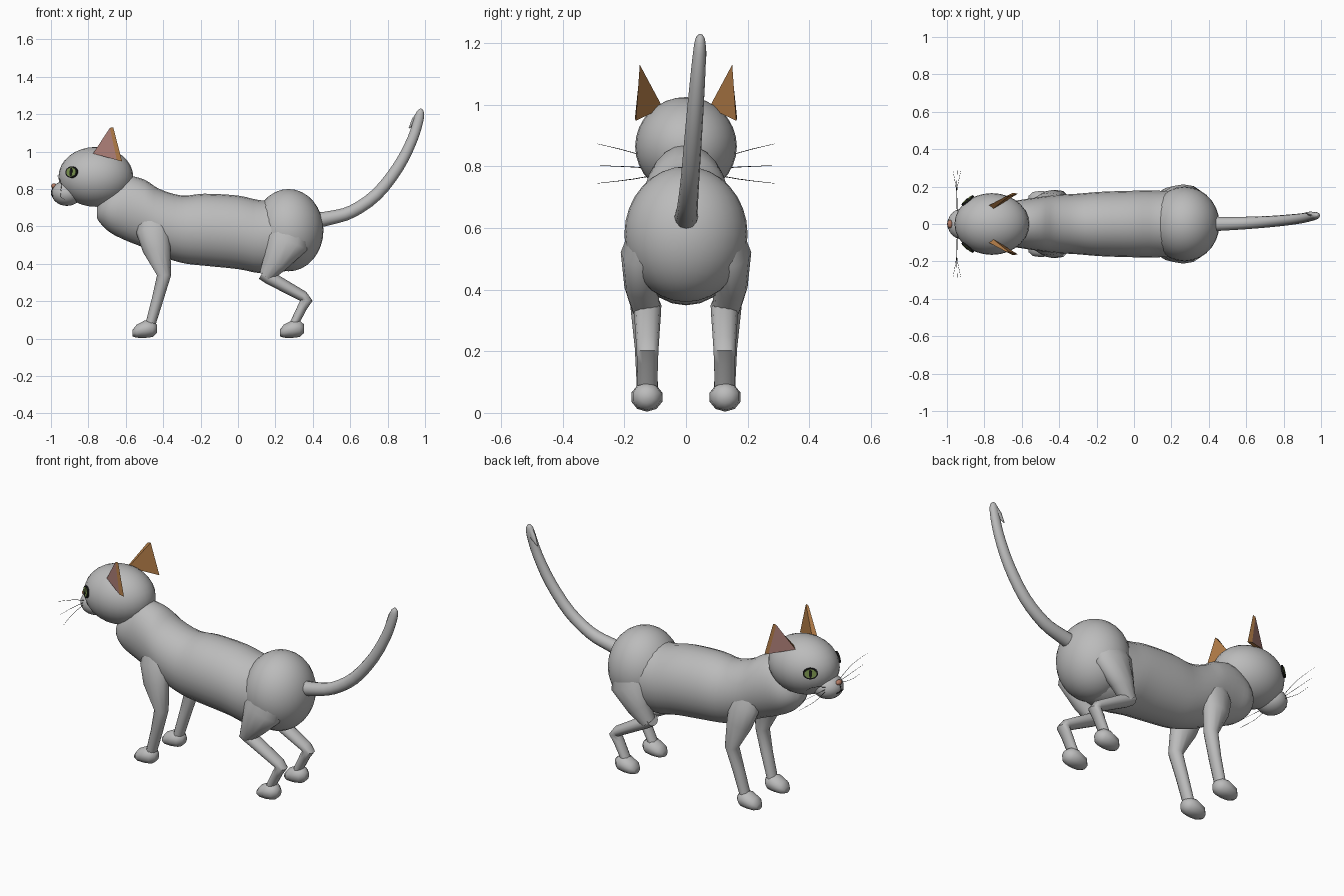
import bpy, bmesh, math
from mathutils import Vector, Matrix

if "Cube" in bpy.data.objects:
    bpy.data.objects.remove(bpy.data.objects["Cube"])


def material(name, rgb):
    m = bpy.data.materials.new(name)
    m.diffuse_color = (*rgb, 1)
    m.use_nodes = True
    m.node_tree.nodes["Principled BSDF"].inputs["Base Color"].default_value = m.diffuse_color
    return m


GREY = material("grey fur", (0.5, 0.5, 0.5))
TAN = material("tan ear", (0.42, 0.19, 0.06))
PINK = material("pink ear lining", (0.45, 0.23, 0.2))
BLACK = material("black", (0.01, 0.01, 0.01))
GREEN = material("green iris", (0.2, 0.3, 0.08))
NOSE = material("nose brown pink", (0.45, 0.2, 0.13))


def finish(name, bm, mats, smooth=True):
    bmesh.ops.recalc_face_normals(bm, faces=bm.faces)
    me = bpy.data.meshes.new(name)
    bm.to_mesh(me)
    bm.free()
    ob = bpy.data.objects.new(name, me)
    bpy.context.collection.objects.link(ob)
    for m in mats:
        me.materials.append(m)
    if smooth:
        bpy.ops.object.select_all(action='DESELECT')
        ob.select_set(True)
        bpy.context.view_layer.objects.active = ob
        bpy.ops.object.shade_smooth_by_angle(angle=math.radians(50))
    return ob


def refine(rows, steps):
    """Catmull-Rom interpolation of section rows."""
    out = []
    for i in range(len(rows) - 1):
        quad = [rows[max(i - 1, 0)], rows[i], rows[i + 1], rows[min(i + 2, len(rows) - 1)]]
        for k in range(steps):
            t = k / steps
            out.append([0.5 * (2 * b + (c - a) * t + (2 * a - 5 * b + 4 * c - d) * t * t
                               + (3 * b - a - 3 * c + d) * t ** 3) for a, b, c, d in zip(*quad)])
    return out + [rows[-1]]


def loft(name, rows, mat, segs=16, steps=1, axis=None):
    """Tube through rows of (x, y, z, radius in the xz plane, radius sideways)."""
    rows = refine(rows, steps)
    bm = bmesh.new()
    rings = []
    for i, (x, y, z, ra, rb) in enumerate(rows):
        prev, nxt = rows[max(i - 1, 0)], rows[min(i + 1, len(rows) - 1)]
        t = Vector(axis) if axis else (Vector(nxt[:3]) - Vector(prev[:3])).normalized()
        ref = Vector((1, 0, 0)) if abs(t.y) > 0.8 else Vector((0, 1, 0))
        up = t.cross(ref).normalized()
        side = up.cross(t)
        ring = []
        for k in range(segs):
            a = 2 * math.pi * k / segs
            ring.append(bm.verts.new(Vector((x, y, z)) + up * ra * math.cos(a) + side * rb * math.sin(a)))
        rings.append(ring)
    for r0, r1 in zip(rings, rings[1:]):
        for k in range(segs):
            j = (k + 1) % segs
            bm.faces.new((r0[k], r0[j], r1[j], r1[k]))
    bm.faces.new(rings[0])
    bm.faces.new(rings[-1])
    return finish(name, bm, [mat])


def ball(name, centre, radii, mat, u=24, v=14):
    bm = bmesh.new()
    bmesh.ops.create_uvsphere(bm, u_segments=u, v_segments=v, radius=1,
                              matrix=Matrix.Translation(centre) @ Matrix.Diagonal((*radii, 1)))
    return finish(name, bm, [mat])


def disc(name, centre, normal, w, h, depth, mat):
    """Thin elliptical plate facing along the normal, kept upright."""
    n = Vector(normal).normalized()
    right = Vector((0, 0, 1)).cross(n).normalized()
    up = n.cross(right)
    m = Matrix((right, up, n)).transposed().to_4x4()
    m.translation = Vector(centre)
    bm = bmesh.new()
    bmesh.ops.create_cone(bm, cap_ends=True, segments=20, radius1=1, radius2=1, depth=1,
                          matrix=m @ Matrix.Diagonal((w, h, depth, 1)))
    return finish(name, bm, [mat])


# Torso with chest and neck: x, top, bottom, half width
profile = [(-0.755, 0.70, 0.645, 0.03), (-0.73, 0.76, 0.61, 0.08), (-0.68, 0.82, 0.565, 0.115),
           (-0.6, 0.87, 0.525, 0.13), (-0.5, 0.85, 0.485, 0.145), (-0.42, 0.80, 0.445, 0.155),
           (-0.3, 0.765, 0.405, 0.162), (-0.18, 0.775, 0.39, 0.172), (0, 0.765, 0.372, 0.178),
           (0.12, 0.74, 0.35, 0.178), (0.25, 0.74, 0.36, 0.17), (0.36, 0.7, 0.42, 0.12)]
loft("torso", [(x, 0, (t + b) / 2, (t - b) / 2, w) for x, t, b, w in profile],
     GREY, segs=24, steps=3, axis=(1, 0, 0))
ball("rump", (0.27, 0, 0.58), (0.187, 0.2, 0.22), GREY, 28, 16)

# Head and muzzle
HEAD, HEAD_R = Vector((-0.76, 0, 0.865)), Vector((0.2, 0.165, 0.16))
MUZ, MUZ_R = Vector((-0.915, 0, 0.778)), Vector((0.082, 0.083, 0.068))
ball("head", HEAD, HEAD_R, GREY, 28, 16)
ball("muzzle", MUZ, MUZ_R, GREY)
ball("nose", (-0.984, 0, 0.816), (0.015, 0.022, 0.014), NOSE, 12, 8)


def on_muzzle(y, z):
    d = 1 - (y / MUZ_R.y) ** 2 - ((z - MUZ.z) / MUZ_R.z) ** 2
    return (MUZ.x - MUZ_R.x * math.sqrt(d), y, z, 0.003, 0.003)


loft("mouth_line", [on_muzzle(0, z) for z in (0.805, 0.79, 0.772)], BLACK, segs=6)

# Tail with a small hooked tip
loft("tail", [(0.40, 0.0, 0.63, 0.042, 0.04), (0.50, 0.002, 0.647, 0.037, 0.036),
              (0.61, 0.006, 0.68, 0.034, 0.033), (0.74, 0.014, 0.77, 0.033, 0.03),
              (0.855, 0.025, 0.915, 0.031, 0.028), (0.93, 0.036, 1.06, 0.028, 0.025),
              (0.966, 0.044, 1.17, 0.026, 0.021), (0.975, 0.046, 1.215, 0.018, 0.015),
              (0.973, 0.046, 1.229, 0.004, 0.004)], GREY, segs=12, steps=3)
loft("tail_hook", [(0.97, 0.047, 1.205, 0.016, 0.014), (0.945, 0.055, 1.165, 0.018, 0.012),
                   (0.914, 0.06, 1.125, 0.002, 0.002)], GREY, segs=8)

for s, label in ((-1, "near"), (1, "far")):
    # Front leg and paw
    loft(f"front_leg_{label}",
         [(-0.47, s * 0.09, 0.66, 0.07, 0.04), (-0.455, s * 0.11, 0.58, 0.09, 0.058),
          (-0.435, s * 0.13, 0.48, 0.075, 0.052), (-0.395, s * 0.14, 0.34, 0.038, 0.04),
          (-0.43, s * 0.13, 0.21, 0.031, 0.036), (-0.47, s * 0.125, 0.07, 0.027, 0.034)], GREY, segs=12)
    # Hind leg: thigh, shank to hock, and lower leg
    loft(f"thigh_{label}",
         [(0.28, s * 0.1, 0.64, 0.1, 0.06), (0.26, s * 0.145, 0.51, 0.115, 0.068),
          (0.2, s * 0.145, 0.41, 0.07, 0.055), (0.15, s * 0.13, 0.335, 0.04, 0.045)], GREY, segs=12)
    loft(f"hind_leg_{label}",
         [(0.13, s * 0.125, 0.35, 0.035, 0.045), (0.17, s * 0.125, 0.325, 0.036, 0.044),
          (0.35, s * 0.125, 0.225, 0.029, 0.037), (0.367, s * 0.125, 0.205, 0.032, 0.036),
          (0.345, s * 0.125, 0.17, 0.026, 0.034), (0.295, s * 0.125, 0.07, 0.023, 0.032)], GREY, segs=12)
    # Paws, flattened underneath
    for part, x in (("front_paw", -0.497), ("hind_paw", 0.29)):
        loft(f"{part}_{label}",
             [(x - 0.066, s * 0.127, 0.03, 0.018, 0.025), (x - 0.045, s * 0.127, 0.04, 0.035, 0.046),
              (x, s * 0.127, 0.051, 0.047, 0.053), (x + 0.04, s * 0.127, 0.053, 0.044, 0.047),
              (x + 0.064, s * 0.127, 0.053, 0.022, 0.022)], GREY, segs=10, axis=(1, 0, 0))

    # Ear wedge: lining on the outer face, tan back and rim
    front = [(-0.775, 0.1, 0.99), (-0.685, 0.148, 1.127), (-0.648, 0.166, 0.955)]
    back = [(-0.76, 0.075, 0.99), (-0.667, 0.15, 1.13), (-0.62, 0.163, 0.948)]
    bm = bmesh.new()
    f = [bm.verts.new((x, s * y, z)) for x, y, z in front]
    b = [bm.verts.new((x, s * y, z)) for x, y, z in back]
    bm.faces.new(f).material_index = 1
    bm.faces.new(b)
    for i in range(3):
        j = (i + 1) % 3
        bm.faces.new((f[i], f[j], b[j], b[i]))
    finish(f"ear_{label}", bm, [TAN, PINK], smooth=False)

    # Eye: dark rim, iris and slit pupil as stacked plates
    n = Vector((-0.62, s * 0.77, 0.13)).normalized()
    eye = Vector((-0.889, s * 0.126, 0.89))
    disc(f"eye_rim_{label}", eye, n, 0.04, 0.031, 0.009, BLACK)
    disc(f"iris_{label}", eye + n * 0.004, n, 0.032, 0.024, 0.005, GREEN)
    disc(f"pupil_{label}", eye + n * 0.006, n, 0.009, 0.023, 0.004, BLACK)

    # Mouth corner and whiskers
    loft(f"mouth_corner_{label}", [on_muzzle(s * y, z) for y, z in ((0, 0.773), (0.014, 0.764), (0.03, 0.764))],
         BLACK, segs=6)
    for i, (x, z0, z1) in enumerate(((-0.968, 0.80, 0.873), (-0.945, 0.79, 0.803), (-0.925, 0.78, 0.745))):
        loft(f"whisker_{label}_{i + 1}",
             [(-0.945, s * 0.06, z0, 0.0014, 0.0014),
              (-0.948, s * 0.17, z0 + (z1 - z0) * 0.6, 0.0012, 0.0012),
              (x, s * 0.287, z1, 0.0006, 0.0006)], BLACK, segs=4, steps=3)
